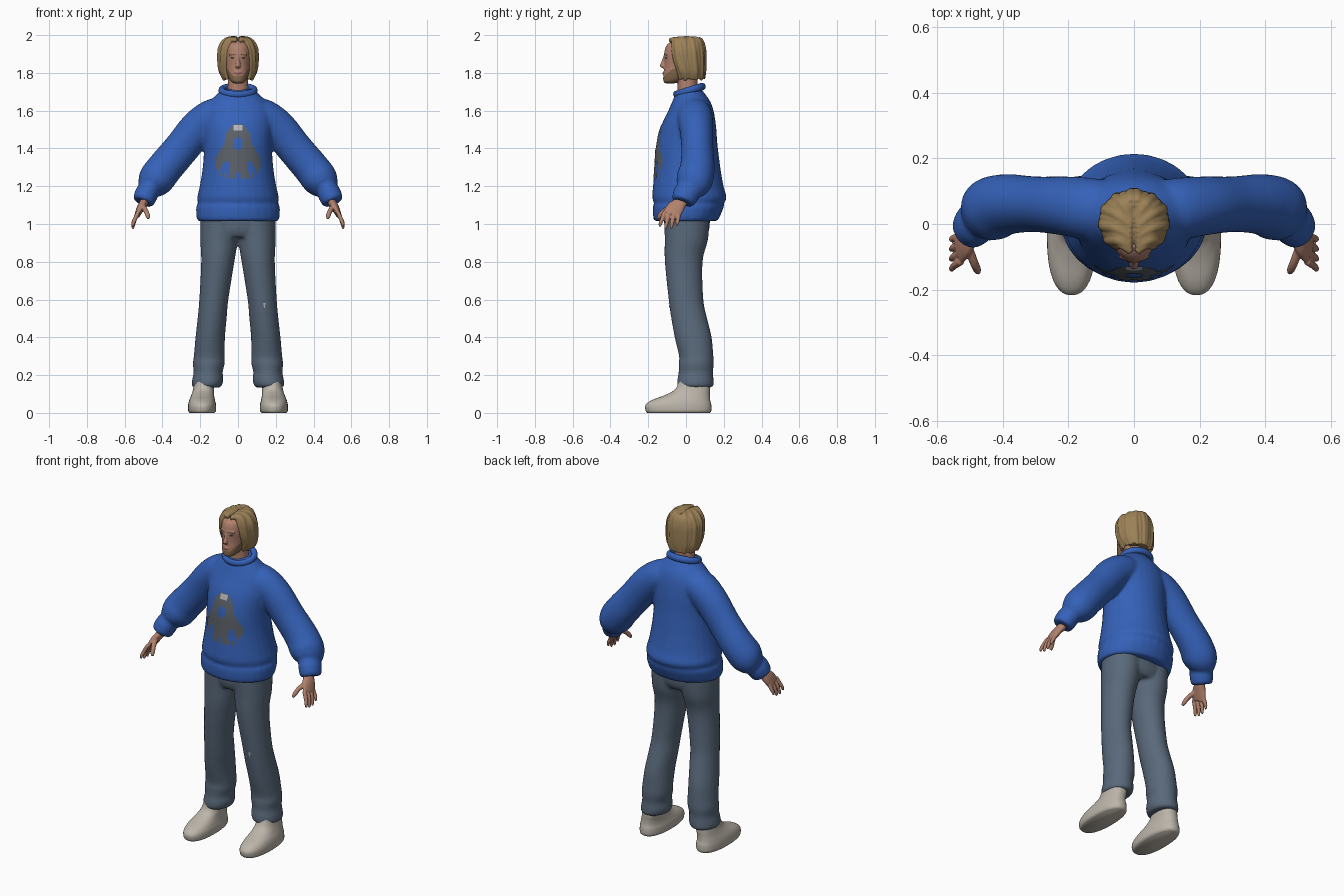
import bpy, bmesh, math
from mathutils import Vector
from mathutils.bvhtree import BVHTree

if "Cube" in bpy.data.objects:
    bpy.data.objects.remove(bpy.data.objects["Cube"])


def material(name, r, g, b):
    m = bpy.data.materials.new(name)
    m.use_nodes = True
    m.diffuse_color = (r, g, b, 1)
    bsdf = m.node_tree.nodes["Principled BSDF"]
    bsdf.inputs["Base Color"].default_value = (r, g, b, 1)
    bsdf.inputs["Roughness"].default_value = 0.8
    return m


BLUE = material("sweater blue", .035, .12, .48)
DENIM = material("washed denim", .1, .14, .195)
SHOE = material("off white", .5, .46, .4)
SKIN = material("skin", .44, .22, .155)
HAIR = material("dark blond", .33, .22, .095)
BEARD = material("beard brown", .23, .14, .075)
LIP = material("lip pink", .36, .14, .11)
EYE = material("eye dark", .06, .05, .05)
GREY = material("print grey", .105, .12, .14)
PALE = material("print pale", .45, .47, .48)


def spline(rings, sub=5):
    """Catmull-Rom through rings of (x, y, z, half width, half depth)."""
    p = [rings[0]] + list(rings) + [rings[-1]]
    out = []
    for i in range(1, len(p) - 2):
        for k in range(sub):
            t = k / sub
            out.append([(2 * b + (c - a) * t + (2 * a - 5 * b + 4 * c - d) * t * t
                         + (3 * b - a - 3 * c + d) * t ** 3) / 2
                        for a, b, c, d in zip(p[i - 1], p[i], p[i + 1], p[i + 2])])
    return out + [list(rings[-1])]


def loft(bm, rings, level=True, n=28, power=1.0):
    """Closed tube; rings are horizontal, or square to the path."""
    pts = spline(rings)
    loops = []
    for i, (x, y, z, a, b) in enumerate(pts):
        u, v = Vector((1, 0, 0)), Vector((0, 1, 0))
        if not level:
            t = Vector(pts[min(i + 1, len(pts) - 1)][:3]) - Vector(pts[max(i - 1, 0)][:3])
            u = v.cross(t).normalized()
            v = t.cross(u).normalized()
        loop = []
        for k in range(n):
            c, s = math.cos(math.tau * k / n), math.sin(math.tau * k / n)
            c = math.copysign(abs(c) ** power, c)
            s = math.copysign(abs(s) ** power, s)
            loop.append(bm.verts.new(Vector((x, y, z)) + u * a * c + v * b * s))
        loops.append(loop)
    for lo, hi in zip(loops, loops[1:]):
        for k in range(n):
            bm.faces.new((lo[k], lo[(k + 1) % n], hi[(k + 1) % n], hi[k]))
    bm.faces.new(loops[0][::-1])
    bm.faces.new(loops[-1])


def mirrored(rings, side):
    return [(side * r[0], *r[1:]) for r in rings]


def fused(name, mats, pieces, voxel, relax, rule=None):
    """Fuse overlapping lofts into one smooth skin, then colour it by rule."""
    bm = bmesh.new()
    for rings, level in pieces:
        loft(bm, rings, level)
    bmesh.ops.recalc_face_normals(bm, faces=bm.faces)
    me = bpy.data.meshes.new(name)
    bm.to_mesh(me)
    bm.free()
    ob = bpy.data.objects.new(name, me)
    bpy.context.collection.objects.link(ob)
    rm = ob.modifiers.new("Fuse", 'REMESH')
    rm.mode, rm.voxel_size = 'VOXEL', voxel
    sm = ob.modifiers.new("Relax", 'SMOOTH')
    sm.factor, sm.iterations = 0.5, relax
    dg = bpy.context.evaluated_depsgraph_get()
    ob.data = bpy.data.meshes.new_from_object(ob.evaluated_get(dg))
    ob.modifiers.clear()
    ob.data.materials.clear()
    for m in mats:
        ob.data.materials.append(m)
    for f in ob.data.polygons:
        f.use_smooth = True
        f.material_index = rule(f.center) if rule else 0
    return ob


def decal(name, target, mats, x0, x1, z0, z1, rule, step=.006):
    """Thin printed patch laid on the front of the target."""
    tree = BVHTree.FromPolygons([v.co for v in target.data.vertices],
                                [p.vertices[:] for p in target.data.polygons])
    bm = bmesh.new()
    verts = {}

    def vert(i, j):
        if (i, j) not in verts:
            hit = tree.ray_cast(Vector((x0 + i * step, -1, z0 + j * step)), Vector((0, 1, 0)))[0]
            verts[i, j] = bm.verts.new(hit - Vector((0, .003, 0)))
        return verts[i, j]

    for i in range(round((x1 - x0) / step)):
        for j in range(round((z1 - z0) / step)):
            m = rule(x0 + (i + .5) * step, z0 + (j + .5) * step)
            if m is not None:
                f = bm.faces.new((vert(i, j), vert(i + 1, j), vert(i + 1, j + 1), vert(i, j + 1)))
                f.material_index, f.smooth = m, True
    me = bpy.data.meshes.new(name)
    bm.to_mesh(me)
    bm.free()
    for m in mats:
        me.materials.append(m)
    bpy.context.collection.objects.link(bpy.data.objects.new(name, me))


# Sweater: body with hem, sleeves with cuffs
body = [(0, .0, 1.015, .2, .155), (0, 0, 1.025, .218, .172), (0, .012, 1.09, .222, .188),
        (0, .015, 1.108, .212, .184), (0, .018, 1.14, .216, .197), (0, .012, 1.2, .203, .187),
        (0, .008, 1.3, .187, .174), (0, .005, 1.42, .18, .162), (0, .014, 1.52, .185, .145),
        (0, .026, 1.6, .18, .12), (0, .028, 1.65, .15, .1), (0, .022, 1.69, .108, .078),
        (0, .02, 1.715, .085, .06)]
sleeve = [(.06, .035, 1.58, .085, .09), (.13, .045, 1.57, .093, .095), (.21, .055, 1.51, .096, .09),
          (.30, .06, 1.4, .094, .085), (.385, .06, 1.3, .095, .092), (.435, .045, 1.235, .095, .098),
          (.462, .025, 1.198, .075, .085), (.472, .014, 1.182, .058, .068),
          (.484, .002, 1.16, .062, .07), (.5, -.016, 1.122, .057, .062), (.503, -.019, 1.115, .045, .05)]
sweater = fused("sweater", [BLUE], [(body, True)] + [(mirrored(sleeve, s), False) for s in (1, -1)], .01, 5)

# Collar
bpy.ops.mesh.primitive_torus_add(major_radius=.082, minor_radius=.017, major_segments=40,
                                 minor_segments=12, location=(0, .018, 1.707), rotation=(.3, 0, 0))
collar = bpy.context.object
collar.name = "collar"
collar.scale = (1.05, .9, 1.15)
collar.data.materials.append(BLUE)
bpy.ops.object.shade_smooth()


# Chest print: a stout creature with spread arms
def creature(x, z):
    ax = abs(x)
    if z > 1.43:
        half = .07 * math.sqrt(max(0, 1 - ((z - 1.43) / .1) ** 2))
    elif z > 1.34:
        half = .07 + (1.43 - z) * .6
    else:
        half = .122 - max(0, 1.31 - z) * .5
    if ax > half:
        return None
    if ax < .022 and 1.495 < z < 1.525:
        return 1
    if ax < .024 and 1.39 < z < 1.46 and (ax + abs(z - 1.425)) < .04:
        return None
    if z < 1.335 and .05 < ax < .07 + (1.335 - z) * .5 and z > 1.27:
        return None
    if z < 1.275 and (ax < .012 or (ax > .05 and math.sin(x * 260) < 0)):
        return None
    return 0


decal("chest_print", sweater, [GREY, PALE], -.126, .126, 1.242, 1.53, creature)

# Trousers
leg = [(.165, .05, .135, .07, .085), (.165, .05, .145, .079, .096), (.16, .05, .175, .083, .096),
       (.158, .052, .215, .077, .091), (.155, .054, .26, .084, .093), (.152, .054, .3, .082, .091),
       (.147, .038, .4, .078, .098), (.137, .017, .5, .077, .095), (.128, 0, .6, .077, .092),
       (.107, -.012, .8, .088, .1), (.1, .002, .92, .1, .115), (.095, .005, 1.04, .105, .12)]
hips = [(0, .003, .93, .16, .1), (0, .005, .97, .195, .118), (0, .005, 1.05, .2, .122)]
trousers = fused("trousers", [DENIM], [(hips, True)] + [(mirrored(leg, s), True) for s in (1, -1)], .009, 4)
decal("knee_tear", trousers, [PALE], .132, .148, .55, .582,
      lambda x, z: 0 if abs(x - .14) < (z - .55) * .25 else None, .002)

# Shoes and hands, one per side
shoe = [(.19, -.04, 0, .066, .165), (.19, -.04, .012, .074, .174), (.19, -.04, .042, .074, .174),
        (.19, -.026, .068, .068, .154), (.187, .008, .095, .06, .118), (.182, .035, .125, .056, .092),
        (.178, .045, .175, .052, .08)]
palm = [(.475, .005, 1.17, .028, .032), (.495, -.025, 1.12, .023, .034),
        (.515, -.055, 1.085, .021, .046), (.532, -.078, 1.05, .015, .047)]
thumb = [(.505, -.07, 1.095, .014, .014), (.488, -.115, 1.07, .013, .013),
         (.478, -.138, 1.045, .012, .012), (.474, -.148, 1.028, .007, .007)]
for side, label in ((1, "left"), (-1, "right")):
    bm = bmesh.new()
    loft(bm, mirrored(shoe, side), n=40, power=.85)
    bmesh.ops.recalc_face_normals(bm, faces=bm.faces)
    me = bpy.data.meshes.new(label + "_shoe")
    bm.to_mesh(me)
    bm.free()
    me.materials.append(SHOE)
    ob = bpy.data.objects.new(label + "_shoe", me)
    bpy.context.collection.objects.link(ob)
    bpy.ops.object.select_all(action='DESELECT')
    ob.select_set(True)
    bpy.context.view_layer.objects.active = ob
    bpy.ops.object.shade_smooth_by_angle(angle=math.radians(50))

    parts = [(palm, False), (thumb, False)]
    for i, drop in enumerate((.012, 0, .002, .018)):
        y = -.114 + .025 * i
        parts.append(([(.527, y, 1.065, .011, .012), (.546, y - .012 + .003 * i, 1.025, .011, .011),
                       (.555, y - .022 + .005 * i, .99 + drop, .009, .009),
                       (.556, y - .024 + .005 * i, .973 + drop, .005, .005)], False))
    fused(label + "_hand", [SKIN], [(mirrored(r, side), lv) for r, lv in parts], .004, 2)

# Head: skull, neck, nose, brow and lips
skull = [(0, -.085, 1.745, .02, .025), (0, -.07, 1.757, .04, .05), (0, -.046, 1.79, .056, .074),
         (0, -.025, 1.84, .066, .09), (0, -.016, 1.9, .072, .1), (0, -.008, 1.945, .068, .095),
         (0, 0, 1.972, .045, .07)]
neck = [(0, .012, 1.66, .062, .058), (0, .008, 1.72, .055, .053), (0, .005, 1.82, .053, .055)]
nose = [(0, -.108, 1.9, .007, .008), (0, -.116, 1.865, .009, .012), (0, -.121, 1.838, .014, .017),
        (0, -.115, 1.826, .011, .012)]
brow = [(-.045, -.096, 1.897, .006, .008), (0, -.108, 1.9, .007, .01), (.045, -.096, 1.897, .006, .008)]
lips = [(-.02, -.108, 1.797, .004, .006), (0, -.116, 1.799, .008, .009), (.02, -.108, 1.797, .004, .006)]


def face_colour(c):
    ax = abs(c.x)
    if c.y < -.05:
        if ax < .022 and abs(c.z - 1.798) < .006:
            return 2
        if ((ax - .029) / .011) ** 2 + ((c.z - 1.879) / .005) ** 2 < 1:
            return 3
        if .012 < ax < .046 and abs(c.z - 1.898) < .004:
            return 1
    jaw = 1.782 + max(0, ax - .025) * 1.2
    return 1 if 1.743 < c.z < jaw and c.y < -.04 else 0


fused("head", [SKIN, BEARD, LIP, EYE],
      [(skull, True), (neck, True), (nose, True), (brow, False), (lips, False)], .0035, 3, face_colour)

# Hair: a cap and locks falling from a centre parting
cap = [(0, .05, 1.77, .066, .04), (0, .036, 1.82, .085, .058), (0, .018, 1.88, .095, .075),
       (0, .01, 1.94, .085, .08), (0, .004, 1.975, .05, .06), (0, .003, 1.984, .02, .03)]
pieces = [(cap, True)]
COUNT = 10
for side in (1, -1):
    for i in range(COUNT):
        f = i / (COUNT - 1)
        ang = math.radians(-52 + 138 * f)
        c, s = math.cos(ang), math.sin(ang)
        r = .014 + .004 * (i % 2)
        wave = .005 * math.sin(i * 2.4)
        lock = [(.008, -.085 + .13 * f, 1.972 + .012 * math.sin(math.pi * f), .011, .011),
                (.05 * c + .006, -.004 + .075 * s, 1.972, r, r),
                (.085 * c + .003, .003 + .085 * s, 1.93 + wave, r, r),
                (.092 * (.25 + .75 * c) if i < 3 else .093 * c, .01 + .082 * s, 1.87, r, r),
                (.088 * (.3 + .7 * c) if i < 3 else .086 * c, .02 + .07 * s, 1.81 + wave, r, r),
                (.074 * (.4 + .6 * c) if i < 3 else .075 * c, .024 + .07 * s, 1.765 + wave, .008, .008)]
        pieces.append((mirrored(lock, side), False))
fused("hair", [HAIR], pieces, .0045, 1)
